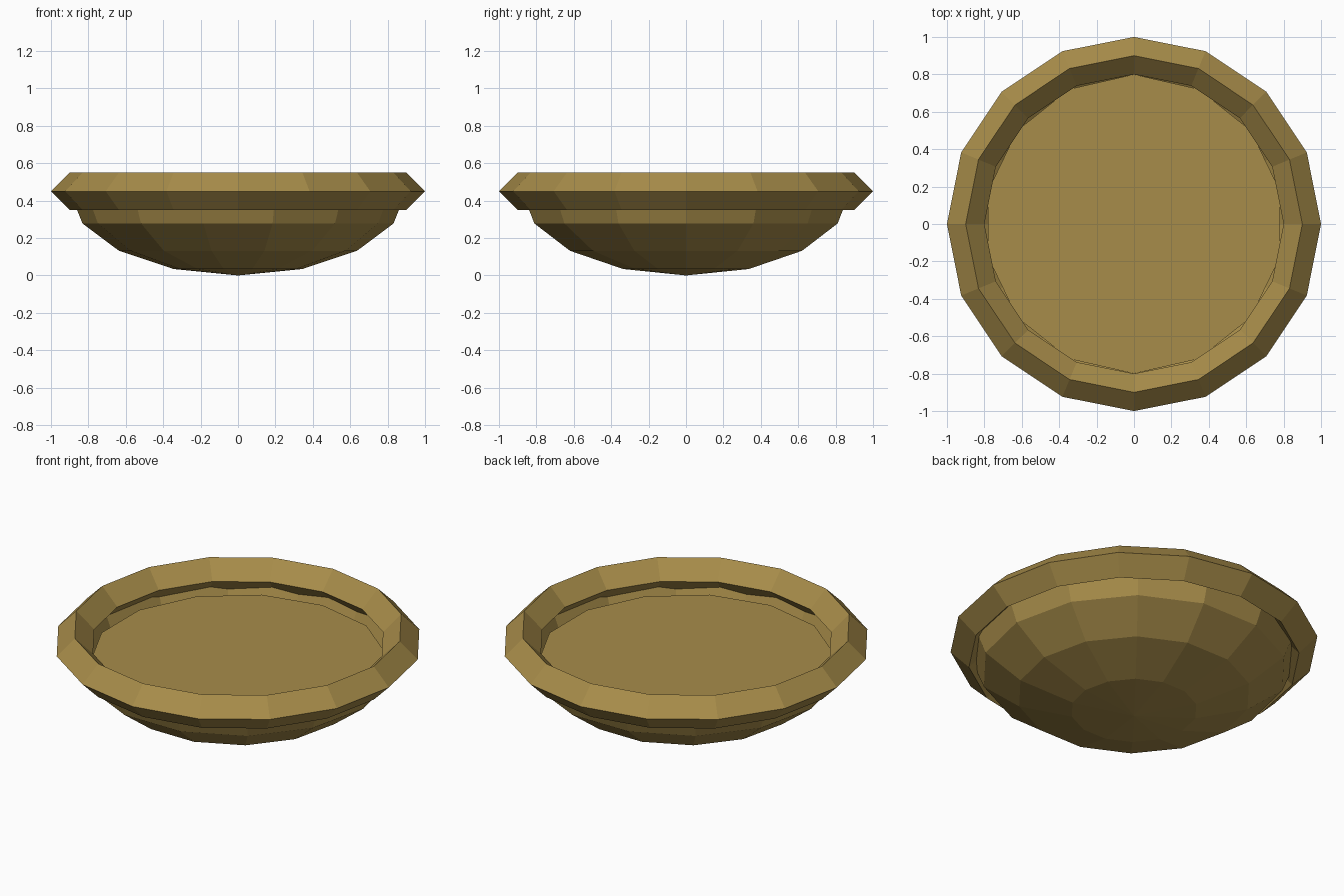
import bpy, bmesh, math

if "Cube" in bpy.data.objects:
    bpy.data.objects.remove(bpy.data.objects["Cube"])

gold = bpy.data.materials.new("antique_gold")
gold.diffuse_color = (0.39, 0.265, 0.068, 1)
gold.use_nodes = True
gold.node_tree.nodes["Principled BSDF"].inputs["Base Color"].default_value = gold.diffuse_color


def lathe(name, profile, sides, closed=False, start=0.0):
    """Spin (radius, z) points round z; a zero radius becomes a pole."""
    bm = bmesh.new()
    rings = []
    for r, z in profile:
        if r < 1e-6:
            rings.append([bm.verts.new((0, 0, z))] * sides)
        else:
            angles = [start + 2 * math.pi * i / sides for i in range(sides)]
            rings.append([bm.verts.new((r * math.cos(a), r * math.sin(a), z)) for a in angles])
    pairs = list(zip(rings, rings[1:]))
    if closed:
        pairs.append((rings[-1], rings[0]))
    for low, high in pairs:
        for i in range(sides):
            j = (i + 1) % sides
            corners = [low[i], low[j], high[j], high[i]]
            bm.faces.new(list(dict.fromkeys(corners)))
    mesh = bpy.data.meshes.new(name)
    bm.to_mesh(mesh)
    bm.free()
    mesh.materials.append(gold)
    obj = bpy.data.objects.new(name, mesh)
    bpy.context.collection.objects.link(obj)
    return obj


# Shallow bowl: lower half of a flattened sphere
steps = [math.radians(22.5 * i) for i in range(5)]
lathe("bowl", [(0.9 * math.sin(a), 0.45 * (1 - math.cos(a))) for a in steps], 14)

# Diamond-section ring around the rim
lathe("rim", [(0.9, 0.35), (1.0, 0.45), (0.9, 0.55), (0.8, 0.45)], 16, closed=True)

# Flat surface set inside the rim
lathe("inner_disc", [(0.8, 0.37), (0, 0.37)], 14, start=math.pi / 2)
